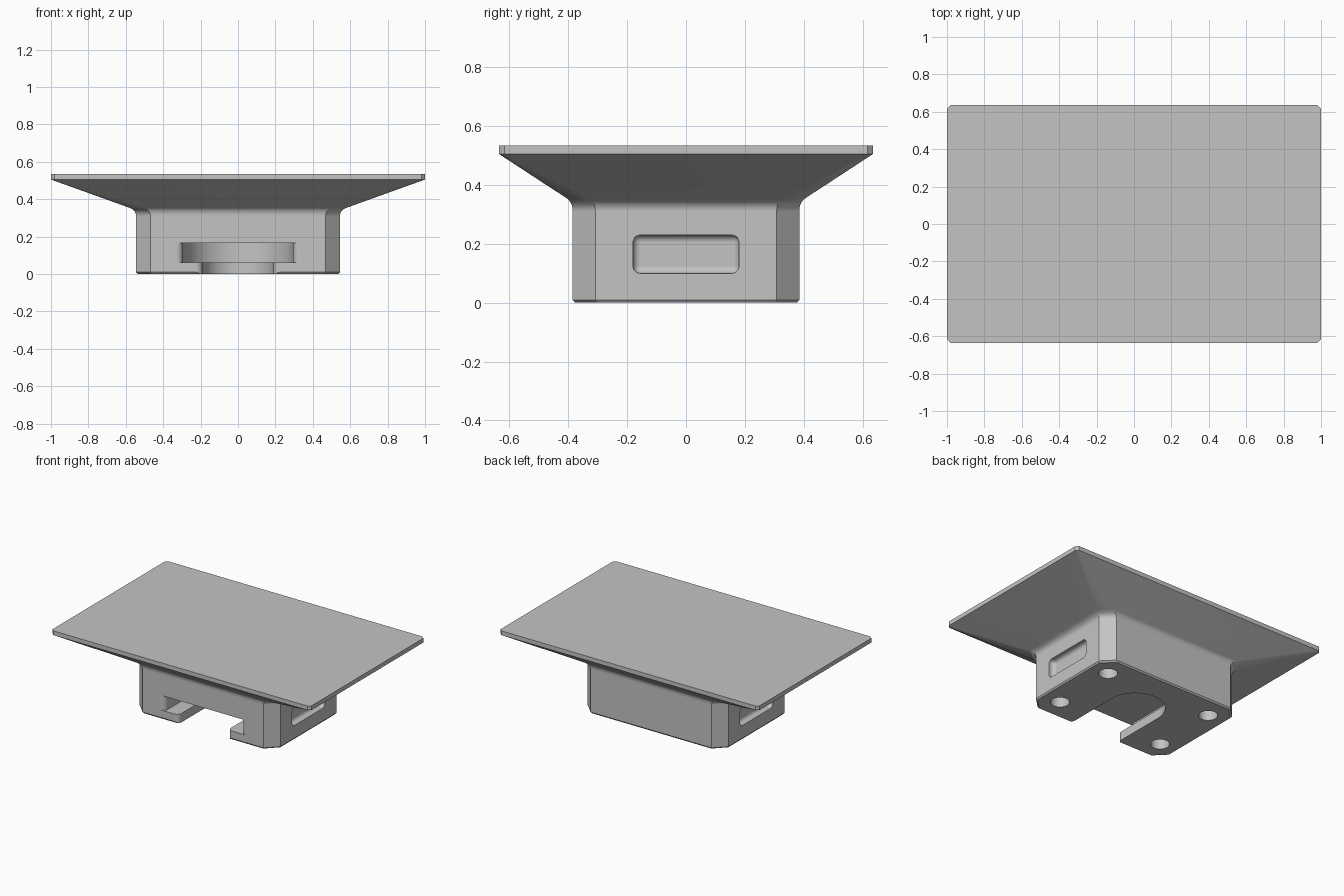
import bpy, bmesh
from math import sin, cos, pi, radians
from mathutils import Matrix, Vector

default = bpy.data.objects.get("Cube")
if default:
    bpy.data.objects.remove(default, do_unlink=True)

grey = bpy.data.materials.new("light_grey")
grey.use_nodes = True
colour = (0.55, 0.55, 0.55, 1)
grey.diffuse_color = colour
grey.node_tree.nodes["Principled BSDF"].inputs["Base Color"].default_value = colour


def finish(bm, name):
    bmesh.ops.recalc_face_normals(bm, faces=bm.faces)
    mesh = bpy.data.meshes.new(name)
    bm.to_mesh(mesh)
    bm.free()
    mesh.materials.append(grey)
    obj = bpy.data.objects.new(name, mesh)
    bpy.context.collection.objects.link(obj)
    return obj


def loft(rings, name):
    """Skin a stack of matching closed rings and cap both ends."""
    bm = bmesh.new()
    loops = [[bm.verts.new(p) for p in ring] for ring in rings]
    n = len(loops[0])
    for a, b in zip(loops, loops[1:]):
        for i in range(n):
            j = (i + 1) % n
            bm.faces.new((a[i], a[j], b[j], b[i]))
    bm.faces.new(loops[0])
    bm.faces.new(loops[-1])
    return finish(bm, name)


def chamfered(hx, hy, z, c):
    """Rectangle with cut corners."""
    quarter = [(hx, hy - c), (hx - c, hy)]
    pts = quarter + [(-x, y) for x, y in reversed(quarter)]
    pts += [(-x, -y) for x, y in pts]
    return [(x, y, z) for x, y in pts]


# Body block, soft neck, flared underside and thin top plate
HX, HY, CUT = 0.545, 0.385, 0.077
rings = [chamfered(HX - 0.008, HY - 0.008, 0, CUT), chamfered(HX, HY, 0.01, CUT)]
start, bend, end = Vector((HX, HY, 0.31)), Vector((HX, HY, 0.342)), Vector((0.585, 0.407, 0.356))
STEPS = 8
for i in range(STEPS + 1):
    t = i / STEPS
    p = start * (1 - t) ** 2 + bend * 2 * t * (1 - t) + end * t * t
    rings.append(chamfered(*p, CUT))
rings += [chamfered(1, 0.635, z, 0.018) for z in (0.505, 0.535)]
body = loft(rings, "flared_stand")


def slot(w, fillet, z0, z1, name):
    """Slot open to the front, with rounded lips and a semicircular end."""
    side = [(w + fillet, -0.6)]
    for i in range(9):
        t = 1.5 * pi - 0.5 * pi * i / 8
        side.append((w + fillet + fillet * cos(t), -HY + fillet + fillet * sin(t)))
    arc = [(w * cos(pi * i / 40), 0.01 + w * sin(pi * i / 40)) for i in range(41)]
    pts = side + arc + [(-x, y) for x, y in reversed(side)]
    return loft([[(x, y, z) for x, y in pts] for z in (z0, z1)], name)


def hole(x, y):
    bm = bmesh.new()
    bmesh.ops.create_cone(bm, cap_ends=True, segments=32, radius1=0.06, radius2=0.06,
                          depth=0.24, matrix=Matrix.Translation((x, y, 0)))
    return finish(bm, "foot_hole_cutter")


def grip(side):
    """Pillow-edged box for the shallow side recess."""
    bm = bmesh.new()
    place = Matrix.Translation((side * (HX + 0.04), 0, 0.165))
    bmesh.ops.create_cube(bm, size=1, matrix=place @ Matrix.Diagonal((0.16, 0.36, 0.13, 1)))
    bmesh.ops.bevel(bm, geom=bm.edges[:], offset=0.025, segments=5, profile=0.5, affect='EDGES')
    return finish(bm, "side_recess_cutter")


# Stepped slot, four underside holes and two side recesses
cutters = [slot(0.19, 0.035, -0.1, 0.1, "lower_slot_cutter"),
           slot(0.295, 0.035, 0.062, 0.165, "upper_slot_cutter")]
cutters += [hole(sx * 0.41, sy * 0.235) for sx in (-1, 1) for sy in (-1, 1)]
cutters += [grip(s) for s in (-1, 1)]

bpy.ops.object.select_all(action='DESELECT')
bpy.context.view_layer.objects.active = body
body.select_set(True)
for cutter in cutters:
    cutter.hide_render = True
    mod = body.modifiers.new("cut", 'BOOLEAN')
    mod.operation = 'DIFFERENCE'
    mod.solver = 'EXACT'
    mod.object = cutter
    bpy.ops.object.modifier_apply(modifier=mod.name)
    bpy.data.objects.remove(cutter, do_unlink=True)

# Smooth curves, crisp edges
bpy.ops.object.shade_smooth_by_angle(angle=radians(30))
weighted = body.modifiers.new("even_shading", 'WEIGHTED_NORMAL')
weighted.keep_sharp = True
